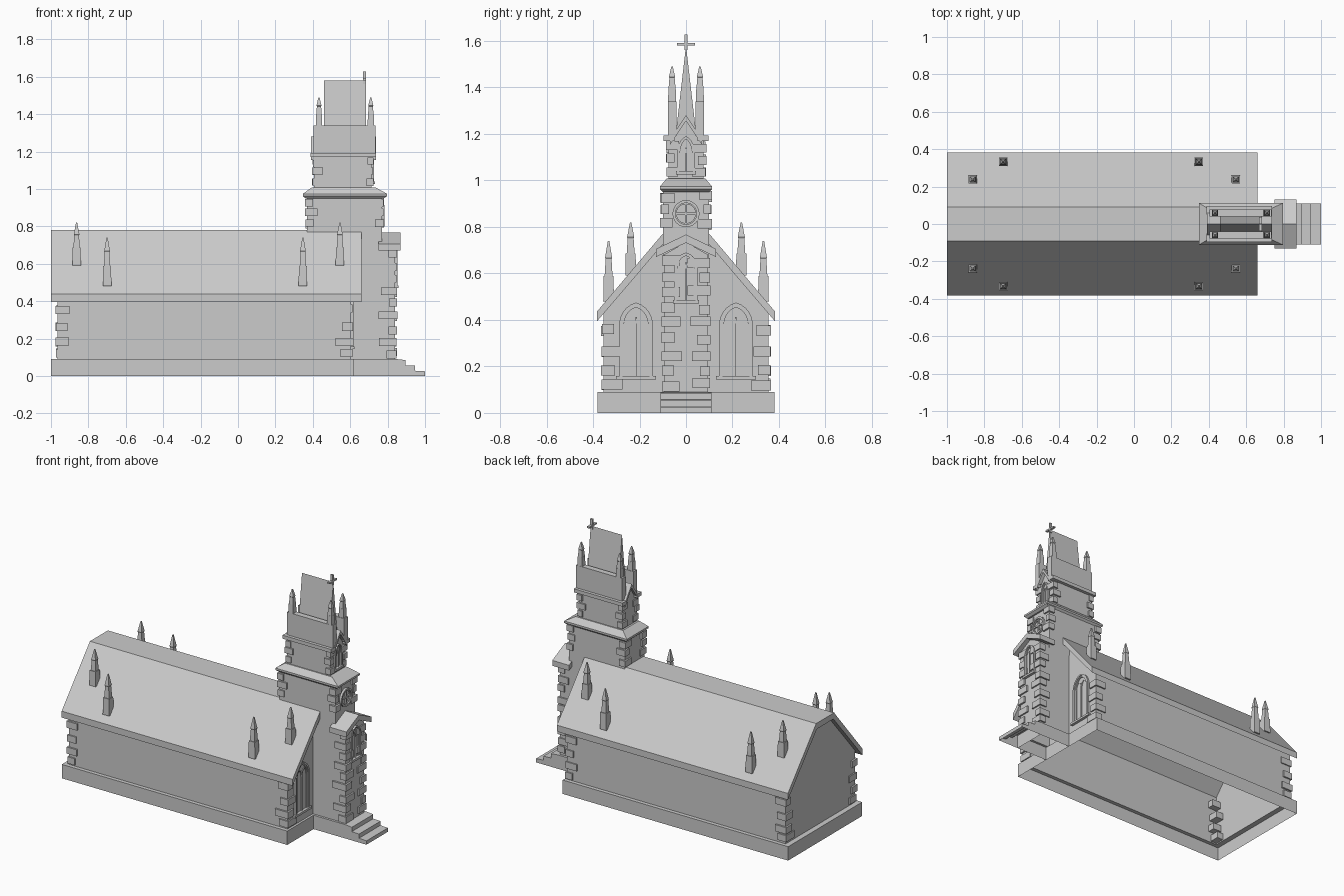
import bpy, bmesh, math, random

if "Cube" in bpy.data.objects:
    bpy.data.objects.remove(bpy.data.objects["Cube"])
random.seed(4)


def finish(name, bm):
    bmesh.ops.recalc_face_normals(bm, faces=bm.faces[:])
    me = bpy.data.meshes.new(name)
    bm.to_mesh(me)
    bm.free()
    ob = bpy.data.objects.new(name, me)
    bpy.context.collection.objects.link(ob)
    return ob


def add_loft(bm, rings, bottom=False, top=True):
    """Rectangular rings (x0, x1, y0, y1, z) joined by side faces."""
    loops = [[bm.verts.new(p) for p in ((a, c, z), (b, c, z), (b, d, z), (a, d, z))]
             for a, b, c, d, z in rings]
    for lo, hi in zip(loops, loops[1:]):
        for i in range(4):
            j = (i + 1) % 4
            bm.faces.new((lo[i], lo[j], hi[j], hi[i]))
    if bottom:
        bm.faces.new(loops[0][::-1])
    if top:
        bm.faces.new(loops[-1])


def loft(name, rings, bottom=False, top=True):
    bm = bmesh.new()
    add_loft(bm, rings, bottom, top)
    return finish(name, bm)


def add_box(bm, x0, x1, y0, y1, z0, z1):
    add_loft(bm, [(x0, x1, y0, y1, z0), (x0, x1, y0, y1, z1)], True)


def boxes(name, items):
    bm = bmesh.new()
    for it in items:
        add_box(bm, *it)
    return finish(name, bm)


def prism(name, prof, a, b, axis='x', skip=()):
    """Extrude a profile along an axis; skip lists side faces left open."""
    bm = bmesh.new()
    put = (lambda u, z, t: (t, u, z)) if axis == 'x' else (lambda u, z, t: (u, t, z))
    A = [bm.verts.new(put(u, z, a)) for u, z in prof]
    B = [bm.verts.new(put(u, z, b)) for u, z in prof]
    n = len(prof)
    for i in range(n):
        if i not in skip:
            j = (i + 1) % n
            bm.faces.new((A[i], A[j], B[j], B[i]))
    bm.faces.new(A[::-1])
    bm.faces.new(B)
    return finish(name, bm)


def add_strip(bm, outer, inner, x0, x1, closed=False):
    """Flat moulding between two outlines, standing out from a wall at x0."""
    V = [[bm.verts.new((x, y, z)) for y, z in o]
         for o, x in ((outer, x0), (outer, x1), (inner, x1), (inner, x0))]
    n = len(outer)
    for r, s in zip(V, V[1:]):
        for i in range(n if closed else n - 1):
            j = (i + 1) % n
            bm.faces.new((r[i], r[j], s[j], s[i]))


def arch(cy, hw, z0, zs, rise, n=10):
    """Slightly pointed arch outline from sill to sill."""
    pts = [(cy - hw, z0)]
    for i in range(n + 1):
        t = math.pi * (1 - i / n)
        pts.append((cy + hw * math.cos(t), zs + rise * (0.8 * math.sin(t) + 0.2 * (1 - abs(math.cos(t))))))
    return pts + [(cy + hw, z0)]


def window(name, x, cy, hw, z0, zs, rise, t, sill):
    bm = bmesh.new()
    # stepped outer frame
    add_strip(bm, arch(cy, hw, z0, zs, rise), arch(cy, hw - t, z0, zs, rise - t), x, x + 0.012)
    add_strip(bm, arch(cy, hw - t, z0, zs, rise - t),
              arch(cy, hw - 1.6 * t, z0, zs, rise - 1.6 * t), x, x + 0.007)
    # paired lights and mullion
    w = (hw - 1.6 * t) / 2
    for s in (-1, 1):
        add_strip(bm, arch(cy + s * w, w, z0, zs - 0.01, rise * 0.6),
                  arch(cy + s * w, w - t * 0.35, z0, zs - 0.01, rise * 0.6 - t * 0.35), x, x + 0.005)
    add_box(bm, x, x + 0.008, cy - t * 0.25, cy + t * 0.25, z0, zs + rise * 0.3)
    # sill
    add_box(bm, x, x + 0.018, cy - hw - sill, cy + hw + sill, z0 - 0.014, z0)
    return finish(name, bm)


def quoins(name, corners, zs, h, long, short):
    """Alternating corner stones; corners are (x, y, sx, sy)."""
    bm = bmesh.new()
    for x, y, sx, sy in corners:
        for i, z in enumerate(zs):
            a, b = (long, short) if i % 2 else (short, long)
            a *= random.uniform(0.8, 1.15)
            b *= random.uniform(0.8, 1.15)
            z += random.uniform(-0.008, 0.008)
            p = random.uniform(0.007, 0.012)
            xs, ys = sorted((x - sx * a, x + sx * p)), sorted((y - sy * b, y + sy * p))
            add_box(bm, *xs, *ys, z, z + h)
    return finish(name, bm)


def chevron(w, z, top, t):
    return [(-w, z), (0, top), (w, z), (w, z - t), (0, top - t), (-w, z - t)]


# Nave plinth, walls and truncated roof shell
loft("nave_plinth", [(-1, .62, -.38, .38, 0), (-1, .62, -.38, .38, .09),
                     (-.965, .605, -.355, .355, .09)], top=False)
prism("nave_walls", [(-.355, .09), (-.355, .43), (-.085, .742), (.085, .742), (.355, .43), (.355, .09)],
      -.965, .605, skip=(1, 2, 3, 5))
prism("nave_roof", [(-.382, .437), (-.092, .78), (.092, .78), (.382, .437), (.382, .395),
                    (.085, .742), (-.085, .742), (-.382, .395)], -1, .66)
quoins("nave_quoins", [(x, y * .355, sx, y) for x, sx in ((-.965, -1), (.605, 1)) for y in (-1, 1)],
       [.10, .155, .24, .335], .043, .075, .05)

# Entrance tower with plinth and steps
loft("tower_plinth", [(.62, .85, -.11, .11, 0), (.62, .85, -.11, .11, .09),
                      (.605, .84, -.095, .095, .09)], top=False)
prism("entrance_steps", [(.85, 0), (.85, .09), (.895, .085), (.895, .057), (.947, .055),
                         (.947, .028), (1, .025), (1, 0)], -.11, .11, 'y', skip=(0, 7))
prism("tower_porch", [(-.095, .09), (-.095, .68), (0, .735), (.095, .68), (.095, .09)],
      .60, .84, skip=(4,))
prism("porch_roof", chevron(.13, .705, .767, .035), .75, .87)
quoins("porch_quoins", [(.84, s * .095, 1, s) for s in (-1, 1)],
       [.10, .165, .23, .30, .365, .43, .50, .565, .63], .042, .08, .042)

# Middle stage with sloped cornice
loft("tower_middle", [(.37, .77, -.1, .1, .66), (.37, .77, -.1, .1, .96)])
loft("middle_cornice", [(.36, .78, -.1, .1, .95), (.347, .797, -.112, .112, .962),
                        (.347, .797, -.112, .112, .974), (.395, .735, -.083, .083, 1.008)], True)
quoins("middle_quoins", [(x, s * .1, sx, s) for x, sx in ((.37, -1), (.77, 1)) for s in (-1, 1)],
       [.79, .85, .91], .04, .05, .032)

# Belfry stage
loft("belfry", [(.407, .715, -.076, .076, 1.0), (.407, .715, -.076, .076, 1.18)])
cornice = []
for s in (-1, 1):
    y0, y1 = sorted((s * .05, s * .097))
    cornice.append((.388, .738, y0, y1, 1.17, 1.193))
boxes("belfry_cornice", cornice)
quoins("belfry_quoins", [(x, s * .076, sx, s) for x, sx in ((.407, -1), (.715, 1)) for s in (-1, 1)],
       [1.012, 1.07, 1.125], .038, .045, .028)
prism("belfry_gable", [(-.06, 1.17), (0, 1.26), (.06, 1.17)], .407, .715)
prism("gable_coping", chevron(.068, 1.18, 1.28, .025), .39, .738)
boxes("parapets", [(.405, .735, -.077, -.04, 1.19, 1.34), (.405, .735, .04, .077, 1.19, 1.34)])

# Wedge spire and cross
prism("spire", [(-.045, 1.19), (0, 1.58), (.045, 1.19)], .46, .685)
boxes("cross", [(.668, .685, -.006, .006, 1.56, 1.627), (.668, .685, -.038, .038, 1.58, 1.59)])


# Pinnacles
def pinnacle(bm, x, y, z0, base, waist, h):
    def ring(r, z):
        return (x - r, x + r, y - r, y + r, z)
    add_loft(bm, [ring(base, z0), ring(base * .93, z0 + .42 * h), ring(waist, z0 + .42 * h),
                  ring(waist * .75, z0 + .7 * h), ring(waist * .9, z0 + .72 * h),
                  ring(.003, z0 + h)], True)


bm = bmesh.new()
for s in (-1, 1):
    for x in (-.863, .545):
        pinnacle(bm, x, s * .238, .59, .023, .017, .23)
    for x in (-.70, .347):
        pinnacle(bm, x, s * .333, .48, .023, .017, .26)
finish("roof_pinnacles", bm)
bm = bmesh.new()
for s in (-1, 1):
    for x in (.433, .71):
        pinnacle(bm, x, s * .06, 1.33, .017, .015, .16)
finish("tower_pinnacles", bm)

# Windows
for s, side in ((-1, "left"), (1, "right")):
    window("nave_window_" + side, .605, s * .215, .072, .158, .385, .09, .013, .015)
window("porch_window", .84, 0, .05, .485, .63, .06, .009, .006)
window("belfry_window", .715, 0, .038, 1.04, 1.12, .07, .008, .004)

# Round window with cross bars
bm = bmesh.new()
angs = [i * math.tau / 24 for i in range(24)]
circle = lambda r: [(r * math.cos(a), .857 + r * math.sin(a)) for a in angs]
add_strip(bm, circle(.058), circle(.046), .77, .784, True)
add_strip(bm, circle(.046), circle(.041), .77, .777, True)
add_box(bm, .77, .779, -.005, .005, .816, .898)
add_box(bm, .77, .779, -.041, .041, .852, .862)
finish("round_window", bm)
